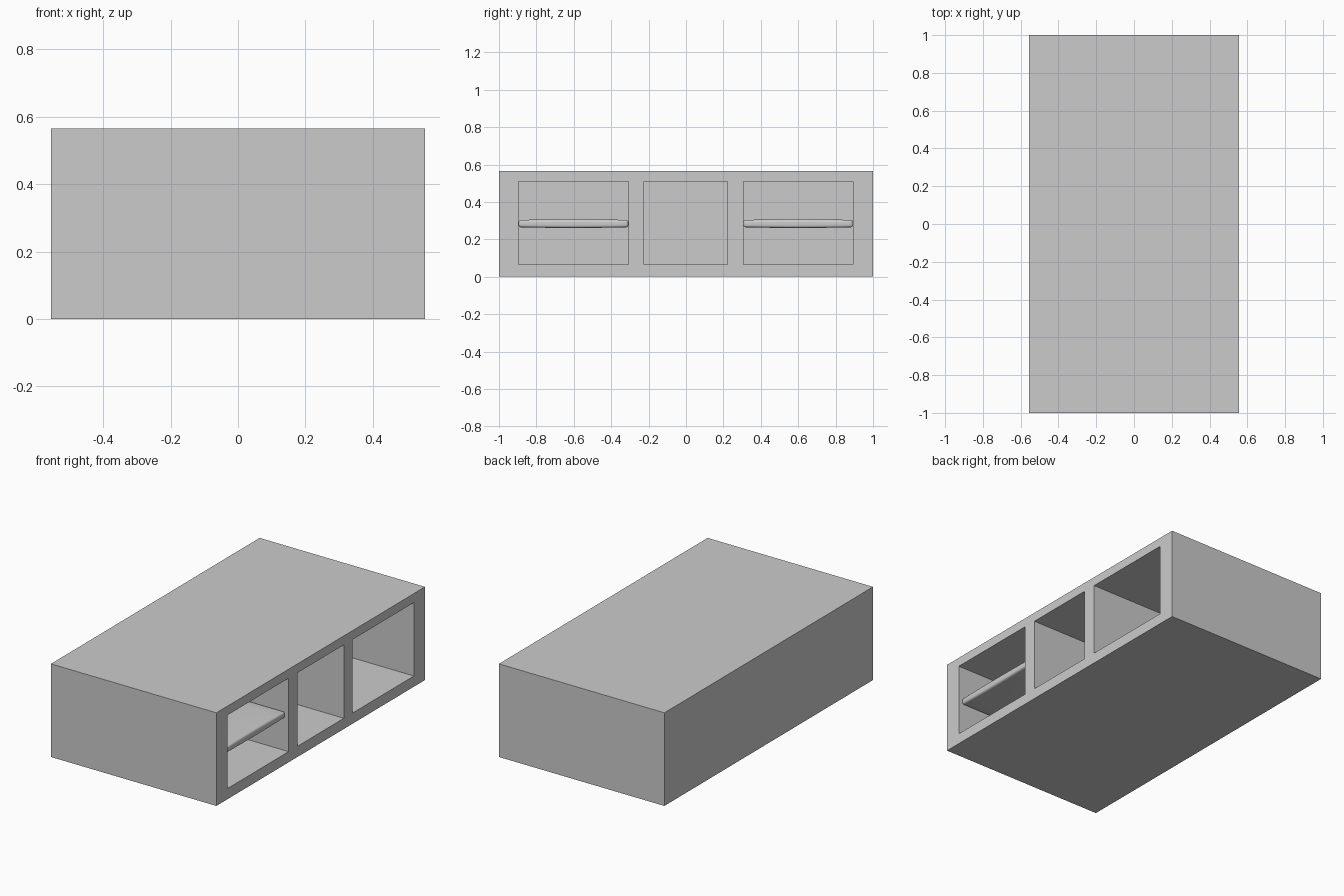
import bpy, bmesh

if "Cube" in bpy.data.objects:
    bpy.data.objects.remove(bpy.data.objects["Cube"])

HX, H = 0.555, 0.565                 # half depth and height of the cabinet
BACK = -0.50                         # back of the compartments
YS = [-1, -0.895, -0.308, -0.224, 0.222, 0.307, 0.893, 1]
ZS = [0, 0.065, 0.51, H]


def finish(bm, name):
    bmesh.ops.remove_doubles(bm, verts=bm.verts, dist=1e-5)
    bmesh.ops.recalc_face_normals(bm, faces=bm.faces)
    me = bpy.data.meshes.new(name)
    bm.to_mesh(me)
    bm.free()
    ob = bpy.data.objects.new(name, me)
    bpy.context.collection.objects.link(ob)
    return ob


def quad(bm, *pts):
    return bm.faces.new([bm.verts.new(p) for p in pts])


# Cabinet body: a gridded block whose three open cells are pushed inwards
bm = bmesh.new()
openings = []
for i in range(len(YS) - 1):
    for j in range(len(ZS) - 1):
        y0, y1, z0, z1 = YS[i], YS[i + 1], ZS[j], ZS[j + 1]
        quad(bm, (-HX, y0, z0), (-HX, y1, z0), (-HX, y1, z1), (-HX, y0, z1))
        f = quad(bm, (HX, y0, z0), (HX, y1, z0), (HX, y1, z1), (HX, y0, z1))
        if j == 1 and i % 2 == 1:
            openings.append(f)
    for z in (0, H):
        quad(bm, (-HX, YS[i], z), (HX, YS[i], z), (HX, YS[i + 1], z), (-HX, YS[i + 1], z))
for j in range(len(ZS) - 1):
    for y in (-1, 1):
        quad(bm, (-HX, y, ZS[j]), (HX, y, ZS[j]), (HX, y, ZS[j + 1]), (-HX, y, ZS[j + 1]))
for f in openings:
    inner = bmesh.ops.extrude_discrete_faces(bm, faces=[f])["faces"][0]
    for v in inner.verts:
        v.co.x = BACK
finish(bm, "cabinet_body")


# Shelves: softly rounded boards, one at the front, one set deep
def shelf(name, x0, x1, y0, y1):
    cx, cy, hy = (x0 + x1) / 2, (y0 + y1) / 2, (y1 - y0) / 2
    bm = bmesh.new()
    bmesh.ops.create_cube(bm, size=1)
    for v in bm.verts:
        v.co.x *= x1 - x0
        v.co.y *= y1 - y0
        v.co.z *= 0.046
    bmesh.ops.bevel(bm, geom=bm.edges[:], offset=0.014, segments=4,
                    profile=0.5, affect='EDGES')
    # Cut across the width so the board can be slightly crowned
    for k in range(-3, 4):
        bmesh.ops.bisect_plane(bm, geom=bm.verts[:] + bm.edges[:] + bm.faces[:],
                               plane_co=(0, k * hy / 4, 0), plane_no=(0, 1, 0))
    for v in bm.verts:
        v.co.z *= 1 - 0.15 * (v.co.y / hy) ** 2
        v.co.x += cx
        v.co.y += cy
        v.co.z += 0.284
    ob = finish(bm, name)
    bpy.ops.object.select_all(action='DESELECT')
    ob.select_set(True)
    bpy.context.view_layer.objects.active = ob
    bpy.ops.object.shade_smooth_by_angle()


shelf("front_shelf", -0.02, 0.535, YS[1], YS[2])
shelf("rear_shelf", BACK, 0.02, YS[5], YS[6])
